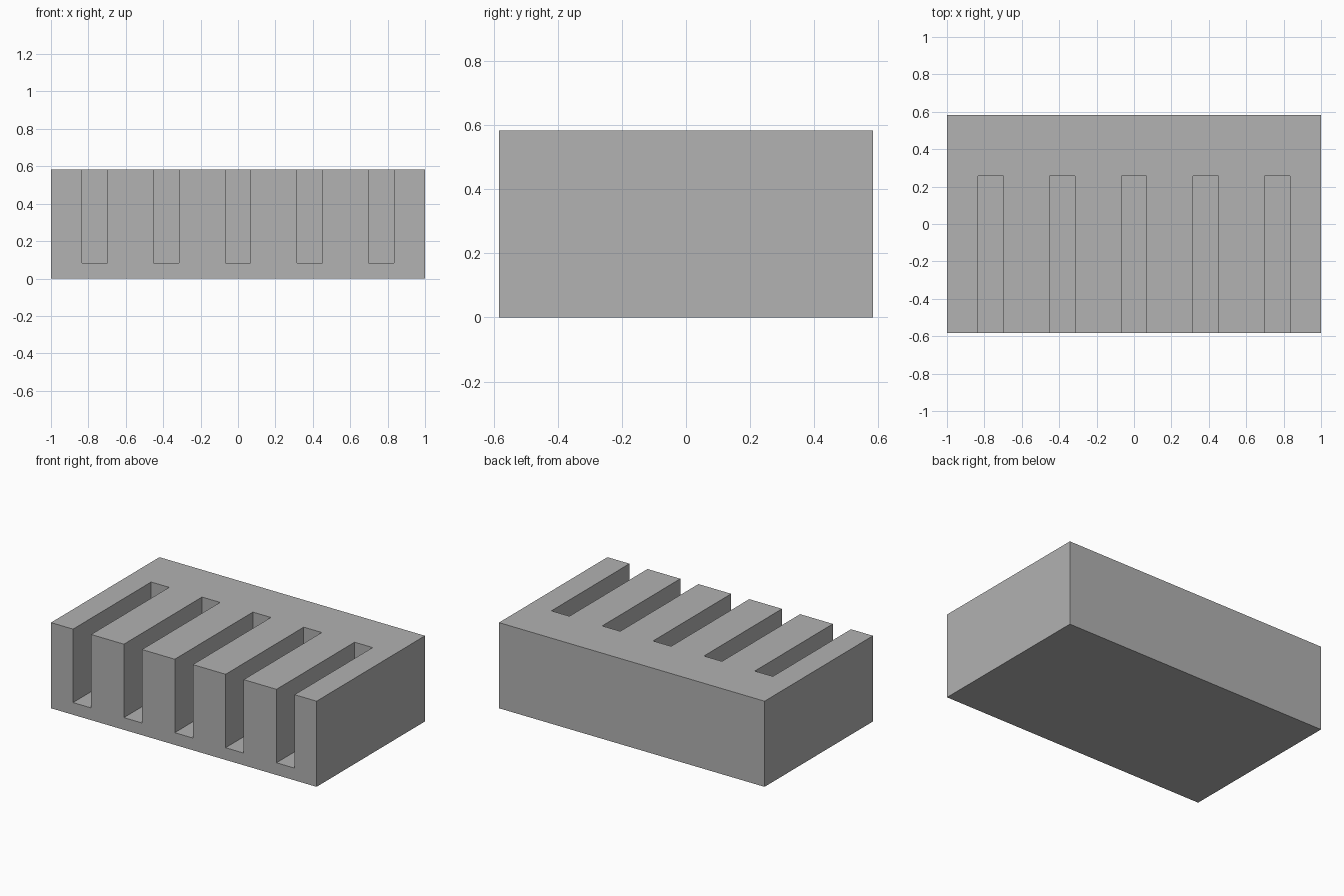
import bpy
import bmesh
from mathutils import Matrix, Vector

default_cube = bpy.data.objects.get("Cube")
if default_cube:
    bpy.data.objects.remove(default_cube, do_unlink=True)

# Overall size and slot layout
WIDTH, DEPTH, HEIGHT = 2.0, 1.166, 0.583
SLOT_WIDTH, SLOT_PITCH, SLOT_COUNT = 0.136, 0.383, 5
SLOT_BACK, SLOT_FLOOR = 0.257, 0.083
OVERSHOOT = 0.1

grey = bpy.data.materials.new("plain_grey")
grey.use_nodes = True
colour = (0.445, 0.445, 0.445, 1)
grey.diffuse_color = colour
grey.node_tree.nodes["Principled BSDF"].inputs["Base Color"].default_value = colour


def add_box(bm, low, high):
    low, high = Vector(low), Vector(high)
    matrix = Matrix.Translation((low + high) / 2) @ Matrix.Diagonal((*(high - low), 1))
    bmesh.ops.create_cube(bm, size=1, matrix=matrix)


def make_object(name, boxes):
    bm = bmesh.new()
    for low, high in boxes:
        add_box(bm, low, high)
    mesh = bpy.data.meshes.new(name)
    bm.to_mesh(mesh)
    bm.free()
    mesh.materials.append(grey)
    obj = bpy.data.objects.new(name, mesh)
    bpy.context.collection.objects.link(obj)
    return obj


# Solid block
block = make_object("slotted_block", [
    ((-WIDTH / 2, -DEPTH / 2, 0), (WIDTH / 2, DEPTH / 2, HEIGHT))])

# Row of slots, open at the front and the top
slots = []
for i in range(SLOT_COUNT):
    x = (i - (SLOT_COUNT - 1) / 2) * SLOT_PITCH
    slots.append(((x - SLOT_WIDTH / 2, -DEPTH / 2 - OVERSHOOT, SLOT_FLOOR),
                  (x + SLOT_WIDTH / 2, SLOT_BACK, HEIGHT + OVERSHOOT)))
cutter = make_object("slot_cutter", slots)
cutter.hide_render = True

# Cut the slots, then discard the cutter
cut = block.modifiers.new("slots", 'BOOLEAN')
cut.operation = 'DIFFERENCE'
cut.solver = 'EXACT'
cut.object = cutter
bpy.context.view_layer.objects.active = block
bpy.ops.object.modifier_apply(modifier=cut.name)
bpy.data.objects.remove(cutter, do_unlink=True)
